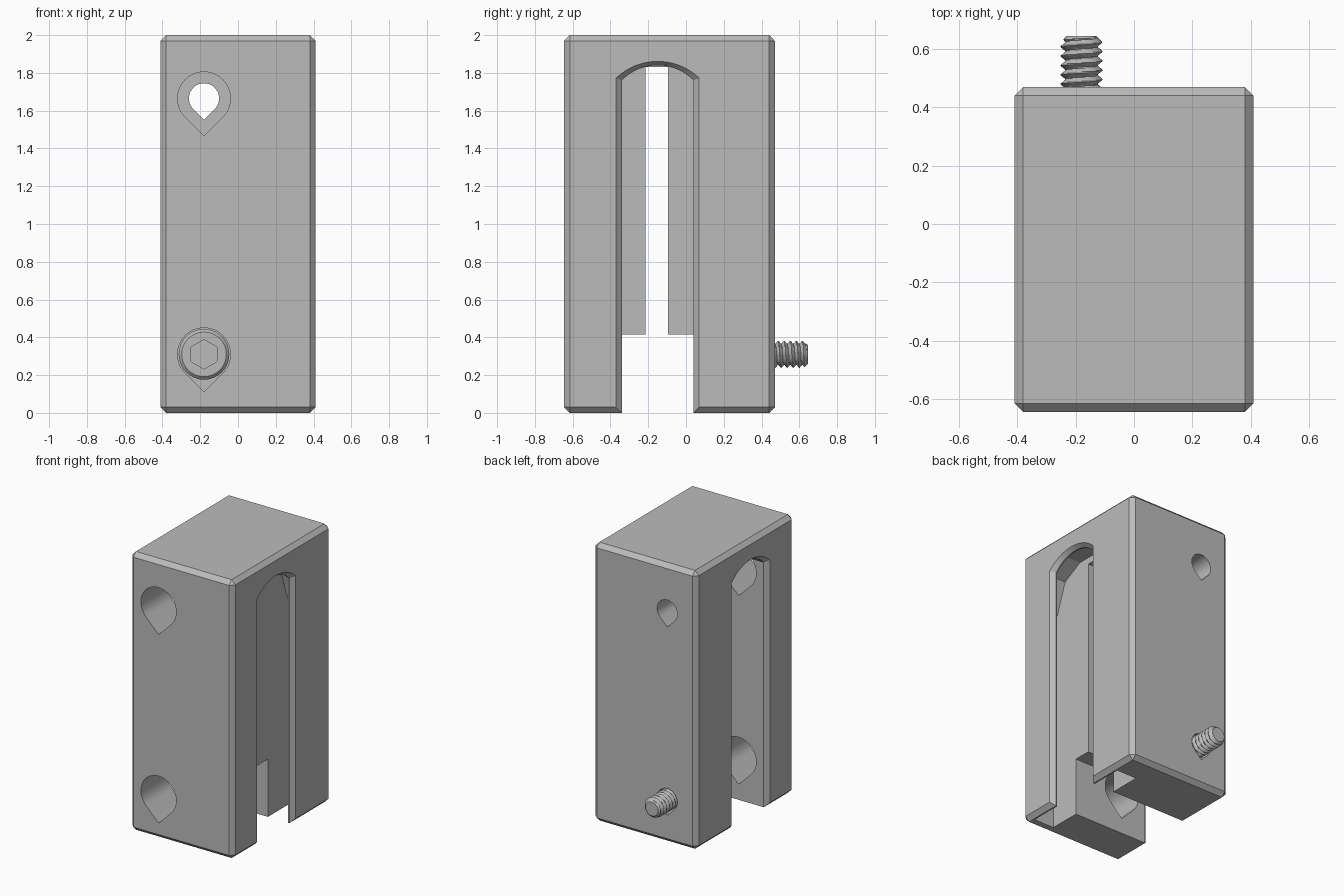
import bpy, bmesh, math
from mathutils import Vector

old = bpy.data.objects.get("Cube")
if old:
    bpy.data.objects.remove(old, do_unlink=True)

grey = bpy.data.materials.new("plain grey")
grey.use_nodes = True
COLOUR = (0.5, 0.5, 0.5, 1)
grey.diffuse_color = COLOUR
grey.node_tree.nodes["Principled BSDF"].inputs["Base Color"].default_value = COLOUR

MID = -0.15       # centre line of the slot in y
HOLE_X = -0.18    # centre line of both holes
LOW, HIGH = 0.31, 1.665


def loft(name, rings, closed=False):
    """Skin a list of equal rings and cap the ends."""
    bm = bmesh.new()
    rows = [[bm.verts.new(p) for p in ring] for ring in rings]
    n = len(rows[0])
    for a, b in zip(rows, rows[1:]):
        for i in range(n):
            j = (i + 1) % n
            bm.faces.new((a[i], a[j], b[j], b[i]))
    bm.faces.new(rows[0][::-1])
    bm.faces.new(rows[-1])
    bmesh.ops.recalc_face_normals(bm, faces=bm.faces)
    mesh = bpy.data.meshes.new(name)
    bm.to_mesh(mesh)
    bm.free()
    mesh.materials.append(grey)
    obj = bpy.data.objects.new(name, mesh)
    bpy.context.collection.objects.link(obj)
    return obj


def apply_all(obj):
    bpy.ops.object.select_all(action='DESELECT')
    bpy.context.view_layer.objects.active = obj
    obj.select_set(True)
    for m in list(obj.modifiers):
        bpy.ops.object.modifier_apply(modifier=m.name)


def cut(obj, cutter):
    m = obj.modifiers.new("cut", 'BOOLEAN')
    m.operation = 'DIFFERENCE'
    m.solver = 'EXACT'
    m.object = cutter
    apply_all(obj)
    bpy.data.objects.remove(cutter, do_unlink=True)


def along_x(profile, x):
    return [Vector((x, y, z)) for y, z in profile]


def along_y(profile, y):
    return [Vector((x, y, z)) for x, z in profile]


def arch(half, side, peak, steps=16):
    """Slot outline with a shallow round top, open below the block."""
    rise = peak - side
    r = (half * half + rise * rise) / (2 * rise)
    reach = math.asin(half / r)
    pts = [(MID - half, -0.2)]
    for i in range(steps + 1):
        a = -reach + 2 * reach * i / steps
        pts.append((MID + r * math.sin(a), peak - r + r * math.cos(a)))
    return pts + [(MID + half, -0.2)]


def teardrop(r, z, steps=36):
    """Round hole with its point downwards."""
    pts = [(HOLE_X, z - r * math.sqrt(2))]
    for i in range(steps + 1):
        a = math.radians(-45 + 270 * i / steps)
        pts.append((HOLE_X + r * math.cos(a), z + r * math.sin(a)))
    return pts


def ring(r, y, n=40):
    return [Vector((HOLE_X + r * math.cos(math.tau * i / n), y,
                    LOW + r * math.sin(math.tau * i / n))) for i in range(n)]


# Block with chamfered edges
outline = [(-0.645, 0), (0.47, 0), (0.47, 2), (-0.645, 2)]
body = loft("slotted_block", [along_x(outline, x) for x in (-0.41, 0.41)])
bev = body.modifiers.new("chamfer", 'BEVEL')
bev.width = 0.03
bev.segments = 1
apply_all(body)

# Slot: wide on the outside, narrowed by two ridges in the middle
slot = arch(0.19, 1.76, 1.84)
for x0, x1 in ((-0.5, 0.0), (0.3, 0.5)):
    cut(body, loft("slot_cutter", [along_x(slot, x0), along_x(slot, x1)]))
narrow = [(-0.215, -0.2), (-0.215, 1.832), (-0.095, 1.832), (-0.095, -0.2)]
cut(body, loft("narrow_cutter", [along_x(narrow, x) for x in (-0.2, 0.35)]))
under = [(MID - 0.19, -0.2), (MID - 0.19, 0.415), (MID + 0.19, 0.415), (MID + 0.19, -0.2)]
cut(body, loft("under_cutter", [along_x(under, x) for x in (-0.1, 0.33)]))

# Wider pocket hidden behind the lip
half = [(0.42, -0.2), (0.42, 1.47), (0.3, 1.8), (0.15, 1.88)]
pocket = [(MID - w, z) for w, z in half] + [(MID + w, z) for w, z in half[::-1]]
cut(body, loft("pocket_cutter", [along_x(pocket, x) for x in (0.21, 0.37)]))

# Chamfers around both slot mouths
for s in (-1, 1):
    inner, outer = arch(0.19, 1.76, 1.84), arch(0.23, 1.777, 1.868)
    cut(body, loft("mouth_cutter", [along_x(inner, s * 0.38), along_x(outer, s * 0.42)]))

# Teardrop holes, stepped down in the rear leg
for z in (LOW, HIGH):
    for r, y0, y1 in ((0.14, -0.8, 0.22), (0.08, 0.1, 0.6)):
        cut(body, loft("hole_cutter", [along_y(teardrop(r, z), y) for y in (y0, y1)]))

# Screw head with a hexagonal socket
head = loft("screw_head", [ring(0.118, 0.06), ring(0.134, 0.076), ring(0.134, 0.218)])
cut(head, loft("socket_cutter", [
    [Vector((HOLE_X + 0.078 * math.cos(a), y, LOW + 0.078 * math.sin(a)))
     for a in (math.radians(30 + 60 * k) for k in range(6))] for y in (0.0, 0.14)]))

# Threaded shank
PITCH, END, N = 0.032, 0.645, 32
rings = []
rows = 110
for k in range(rows + 1):
    y = 0.21 + (END - 0.21) * k / rows
    pts = []
    for i in range(N):
        t = (y / PITCH + i / N) % 1
        r = 0.054 + 0.02 * (1 - abs(2 * t - 1))
        r = min(r, 0.05 + END - y)
        a = math.tau * i / N
        pts.append(Vector((HOLE_X + r * math.cos(a), y, LOW + r * math.sin(a))))
    rings.append(pts)
loft("screw_thread", rings)

# Smooth curved walls, keep hard edges
for name in ("slotted_block", "screw_head"):
    bpy.ops.object.select_all(action='DESELECT')
    obj = bpy.data.objects[name]
    bpy.context.view_layer.objects.active = obj
    obj.select_set(True)
    bpy.ops.object.shade_smooth_by_angle(angle=math.radians(25))
